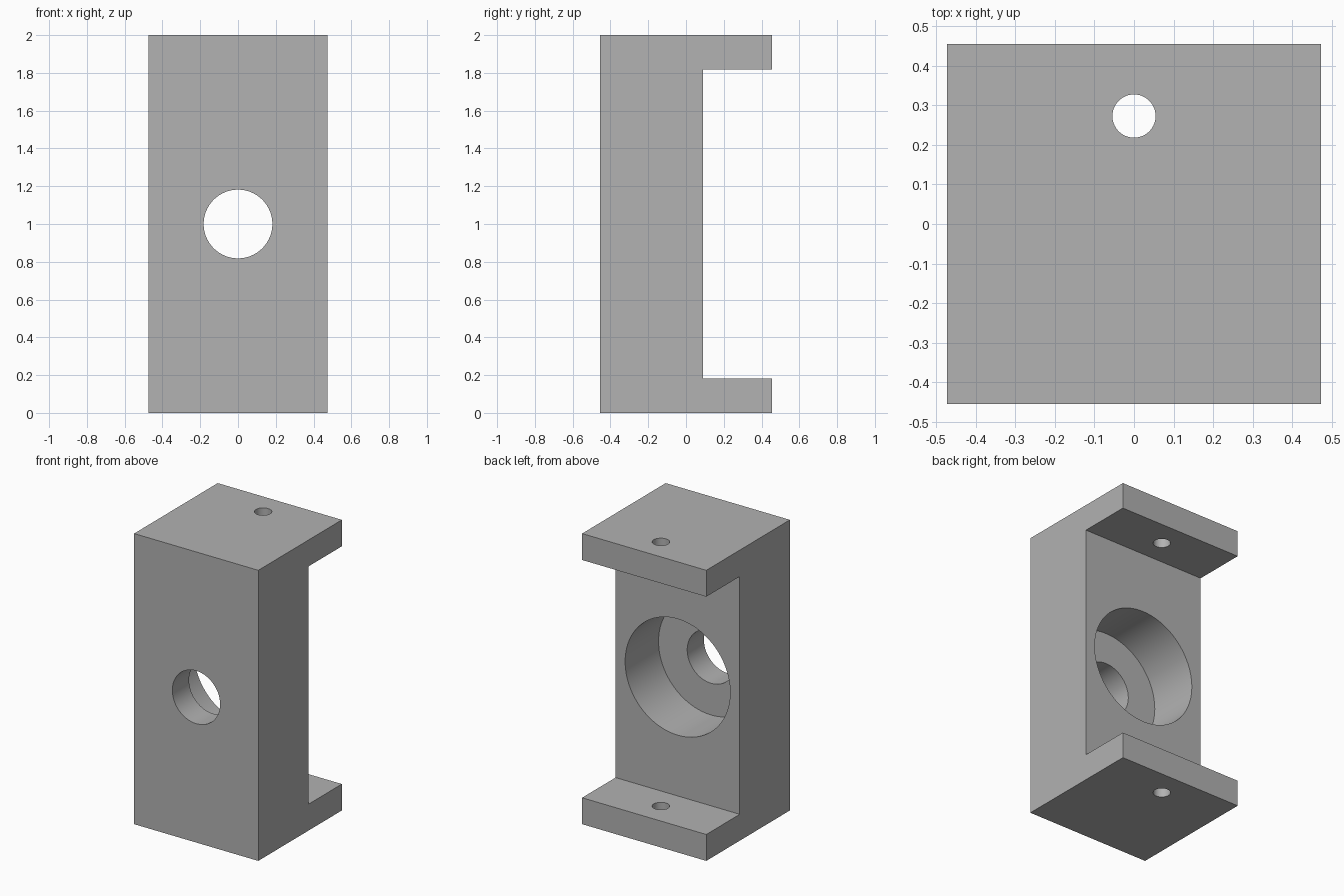
import bpy
import bmesh
import math
from mathutils import Matrix

if "Cube" in bpy.data.objects:
    bpy.data.objects.remove(bpy.data.objects["Cube"], do_unlink=True)

U = 2 / 11                       # plate thickness, the module of the part
HALF_W, HALF_D, HEIGHT = 2.6 * U, 2.5 * U, 2.0
WEB_BACK = 0.5 * U               # back face of the thick web

grey = bpy.data.materials.new("plain grey")
grey.use_nodes = True
colour = (0.445, 0.445, 0.445, 1)
grey.diffuse_color = colour
grey.node_tree.nodes["Principled BSDF"].inputs["Base Color"].default_value = colour


def add_object(name, bm):
    bmesh.ops.recalc_face_normals(bm, faces=bm.faces)
    mesh = bpy.data.meshes.new(name)
    bm.to_mesh(mesh)
    bm.free()
    mesh.materials.append(grey)
    obj = bpy.data.objects.new(name, mesh)
    bpy.context.collection.objects.link(obj)
    return obj


def drill(target, name, radius, length, centre, rotation=Matrix()):
    """Cut a round hole in the target and discard the cutter."""
    bm = bmesh.new()
    bmesh.ops.create_cone(bm, cap_ends=True, segments=96, radius1=radius,
                          radius2=radius, depth=length,
                          matrix=Matrix.Translation(centre) @ rotation)
    cutter = add_object(name, bm)
    cutter.hide_render = True
    mod = target.modifiers.new(name, "BOOLEAN")
    mod.operation = "DIFFERENCE"
    mod.solver = "EXACT"
    mod.object = cutter
    bpy.ops.object.modifier_apply(modifier=mod.name)
    bpy.data.objects.remove(cutter, do_unlink=True)


# C-shaped side profile extruded across the width
profile = [(-HALF_D, 0), (HALF_D, 0), (HALF_D, U), (WEB_BACK, U),
           (WEB_BACK, HEIGHT - U), (HALF_D, HEIGHT - U),
           (HALF_D, HEIGHT), (-HALF_D, HEIGHT)]
bm = bmesh.new()
face = bm.faces.new([bm.verts.new((-HALF_W, y, z)) for y, z in profile])
extruded = bmesh.ops.extrude_face_region(bm, geom=[face])["geom"]
bmesh.ops.translate(bm, vec=(2 * HALF_W, 0, 0),
                    verts=[v for v in extruded if isinstance(v, bmesh.types.BMVert)])
bracket = add_object("bracket_body", bm)
bpy.context.view_layer.objects.active = bracket
bracket.select_set(True)

# Front through hole, with a wide counterbore from the back of the web
along_y = Matrix.Rotation(math.pi / 2, 4, "X")
mid = HEIGHT / 2
drill(bracket, "through_hole", U, 2, (0, 0, mid), along_y)
floor_y = -HALF_D + U
drill(bracket, "counterbore", 2.2 * U, 1, (0, floor_y + 0.5, mid), along_y)

# Small bolt hole through each flange
for name, z in (("lower_bolt_hole", U / 2), ("upper_bolt_hole", HEIGHT - U / 2)):
    drill(bracket, name, 0.3 * U, 2 * U, (0, 1.5 * U, z))

bpy.ops.object.shade_smooth_by_angle(angle=math.radians(30))
